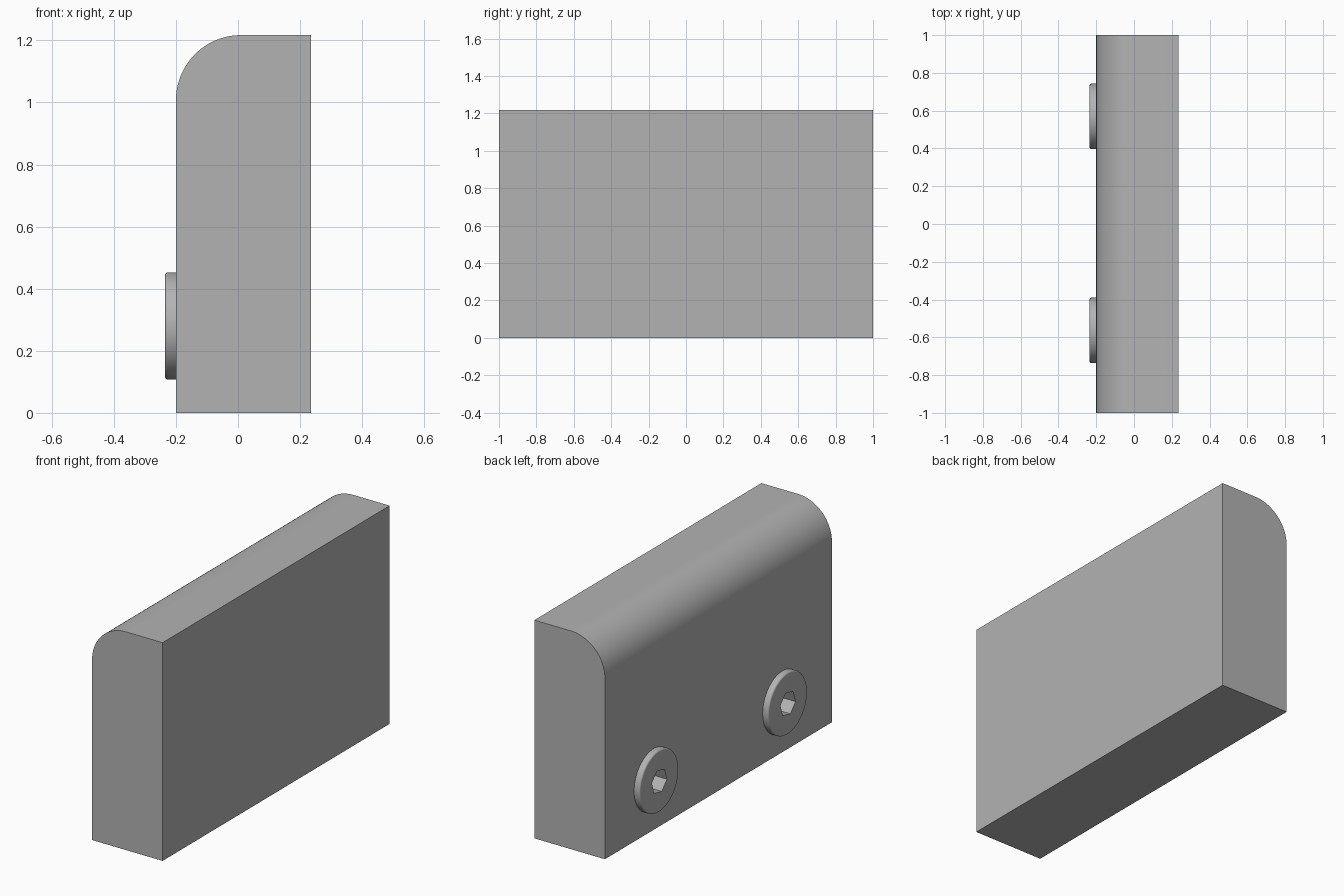
import bpy, bmesh, math
from mathutils import Matrix, Vector

if "Cube" in bpy.data.objects:
    bpy.data.objects.remove(bpy.data.objects["Cube"], do_unlink=True)

FACE_X, BACK_X, HEIGHT, FILLET = -0.2, 0.235, 1.217, 0.21
HEAD_X, HEAD_R, BEVEL = -0.235, 0.173, 0.01
SCREW_Z, SCREW_YS = 0.28, (0.57, -0.563)

grey = bpy.data.materials.new("light_grey")
grey.use_nodes = True
colour = (0.45, 0.45, 0.45, 1)
grey.diffuse_color = colour
grey.node_tree.nodes["Principled BSDF"].inputs["Base Color"].default_value = colour


def make_object(name, bm):
    bmesh.ops.recalc_face_normals(bm, faces=bm.faces)
    mesh = bpy.data.meshes.new(name)
    bm.to_mesh(mesh)
    bm.free()
    mesh.materials.append(grey)
    obj = bpy.data.objects.new(name, mesh)
    bpy.context.collection.objects.link(obj)
    return obj


def cylinder_x(name, x0, x1, radius, sides, y, turn=0, bevel=0):
    """Cylinder along x from x0 to x1, with an optional rounded rim at x0."""
    bm = bmesh.new()
    place = (Matrix.Translation(((x0 + x1) / 2, y, SCREW_Z))
             @ Matrix.Rotation(turn, 4, 'X') @ Matrix.Rotation(math.pi / 2, 4, 'Y'))
    bmesh.ops.create_cone(bm, cap_ends=True, segments=sides, radius1=radius,
                          radius2=radius, depth=x1 - x0, matrix=place)
    if bevel:
        rim = [e for e in bm.edges if all(v.co.x < x0 + 0.001 for v in e.verts)]
        bmesh.ops.bevel(bm, geom=rim, offset=bevel, segments=4, profile=0.5,
                        affect='EDGES')
    return make_object(name, bm)


def cut(target, cutter):
    mod = target.modifiers.new("socket", 'BOOLEAN')
    mod.operation, mod.solver, mod.object = 'DIFFERENCE', 'EXACT', cutter
    bpy.context.view_layer.objects.active = target
    bpy.ops.object.modifier_apply(modifier=mod.name)


# Block: rounded profile extruded along y
steps = 32
arc = [(FACE_X + FILLET * (1 - math.cos(a)), HEIGHT - FILLET * (1 - math.sin(a)))
       for a in (i * math.pi / 2 / steps for i in range(steps + 1))]
profile = [(BACK_X, 0), (FACE_X, 0)] + arc + [(BACK_X, HEIGHT)]
bm = bmesh.new()
end = bm.faces.new([bm.verts.new((x, -1, z)) for x, z in profile])
side = bmesh.ops.extrude_face_region(bm, geom=[end])["geom"]
bmesh.ops.translate(bm, vec=Vector((0, 2, 0)),
                    verts=[v for v in side if isinstance(v, bmesh.types.BMVert)])
block = make_object("block", bm)
parts = [block]

# Screw heads with hexagonal sockets running into the block
for label, y in zip(("back", "front"), SCREW_YS):
    head = cylinder_x(label + "_screw_head", HEAD_X, FACE_X + 0.005, HEAD_R, 64, y,
                      bevel=BEVEL)
    socket = cylinder_x(label + "_socket_cutter", HEAD_X - 0.05, HEAD_X + 0.15,
                        0.068, 6, y, turn=math.radians(12))
    cut(head, socket)
    cut(block, socket)
    bpy.data.objects.remove(socket, do_unlink=True)
    parts.append(head)

# Smooth curved faces, crisp edges
bpy.ops.object.select_all(action='DESELECT')
for obj in parts:
    obj.select_set(True)
bpy.context.view_layer.objects.active = block
bpy.ops.object.shade_smooth_by_angle(angle=math.radians(30))
